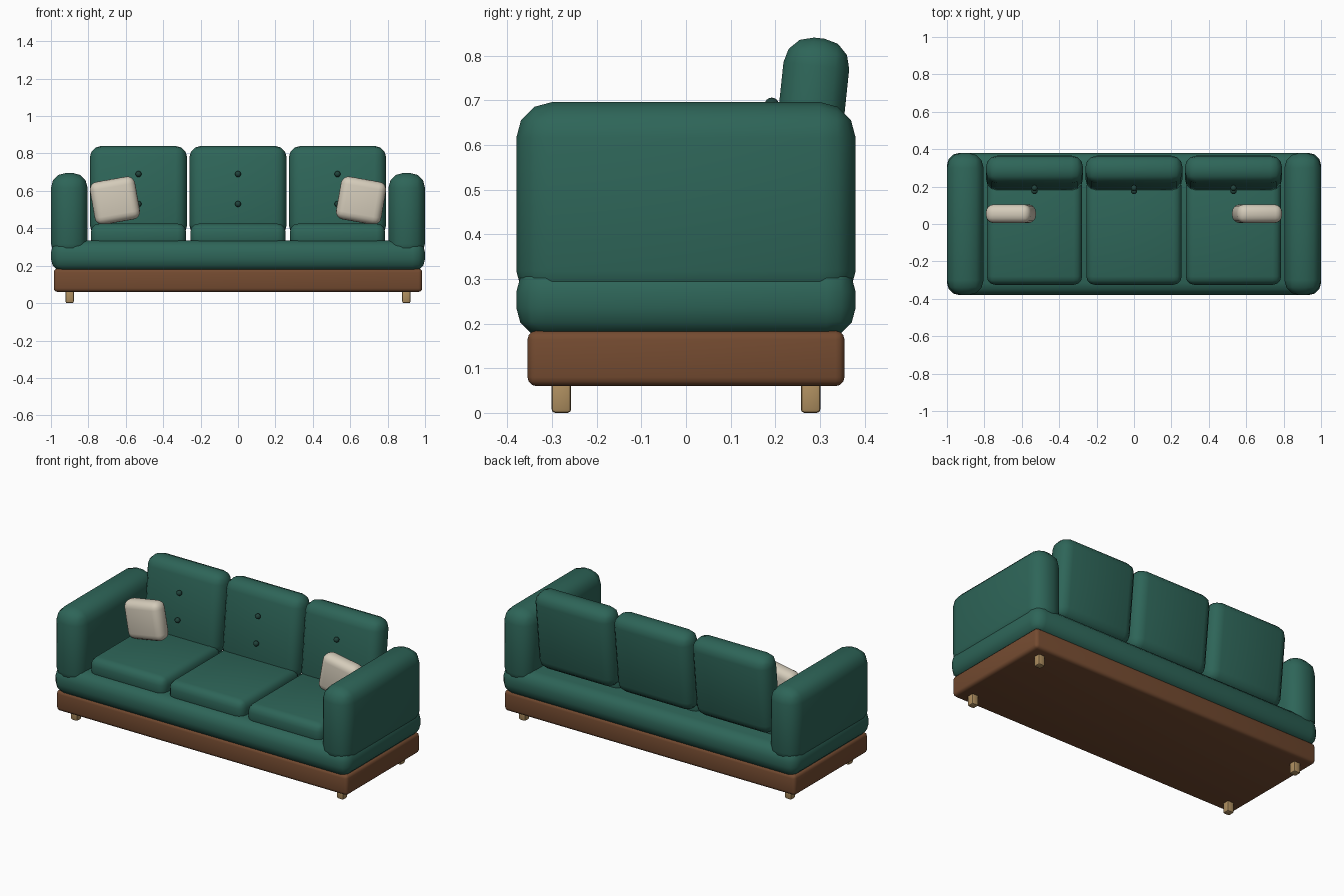
import bpy
import math
from mathutils import Matrix

if "Cube" in bpy.data.objects:
    bpy.data.objects.remove(bpy.data.objects["Cube"])


def make_mat(name, rgb):
    m = bpy.data.materials.new(name)
    m.diffuse_color = (*rgb, 1)
    m.use_nodes = True
    m.node_tree.nodes["Principled BSDF"].inputs["Base Color"].default_value = m.diffuse_color
    return m


GREEN = make_mat("green fabric", (0.027, 0.130, 0.098))
DARK = make_mat("dark green button", (0.015, 0.055, 0.043))
WOOD = make_mat("brown wood", (0.175, 0.070, 0.030))
LEG = make_mat("light wood", (0.42, 0.27, 0.115))
CREAM = make_mat("cream fabric", (0.66, 0.60, 0.49))


def finish(ob, name, mat):
    ob.name = name
    ob.data.materials.append(mat)
    bpy.ops.object.shade_smooth_by_angle(angle=math.radians(40))


def soft_box(name, centre, size, bevel, mat, rot=(0, 0, 0), segments=3):
    """Box with rounded edges."""
    bpy.ops.mesh.primitive_cube_add(size=1, location=centre, rotation=rot)
    ob = bpy.context.object
    ob.data.transform(Matrix.Diagonal((*size, 1)))
    mod = ob.modifiers.new("round edges", 'BEVEL')
    mod.width = bevel
    mod.segments = segments
    bpy.ops.object.modifier_apply(modifier=mod.name)
    finish(ob, name, mat)
    return ob


# Wooden plinth and upholstered deck
soft_box("wood_base", (0, 0, 0.122), (1.97, 0.71, 0.124), 0.02, WOOD)
soft_box("deck", (0, 0, 0.253), (2.0, 0.76, 0.165), 0.065, GREEN)

# Legs
for sx in (-1, 1):
    for sy in (-1, 1):
        soft_box("leg", (sx * 0.9, sy * 0.279, 0.035), (0.044, 0.044, 0.07),
                 0.008, LEG, segments=2)

# Arms and throw pillows, mirrored left and right
for sx in (-1, 1):
    soft_box("arm", (sx * 0.902, 0, 0.467), (0.196, 0.76, 0.458), 0.08, GREEN)
    soft_box("throw_pillow", (sx * 0.658, 0.055, 0.548), (0.245, 0.10, 0.232),
             0.042, CREAM, rot=(0, sx * math.radians(10), 0), segments=4)

# Seat cushions, leaning back cushions and their buttons
TILT = math.radians(-6)
for i in (-1, 0, 1):
    x = i * 0.532
    soft_box("seat_cushion", (x, -0.04, 0.36), (0.51, 0.57, 0.13), 0.045, GREEN)
    soft_box("back_cushion", (x, 0.273, 0.598), (0.52, 0.148, 0.485), 0.062,
             GREEN, rot=(TILT, 0, 0))
    for z, y in ((0.69, 0.199), (0.53, 0.182)):
        bpy.ops.mesh.primitive_uv_sphere_add(segments=16, ring_count=8,
                                             radius=0.016, location=(x, y - 0.007, z))
        finish(bpy.context.object, "button", DARK)
